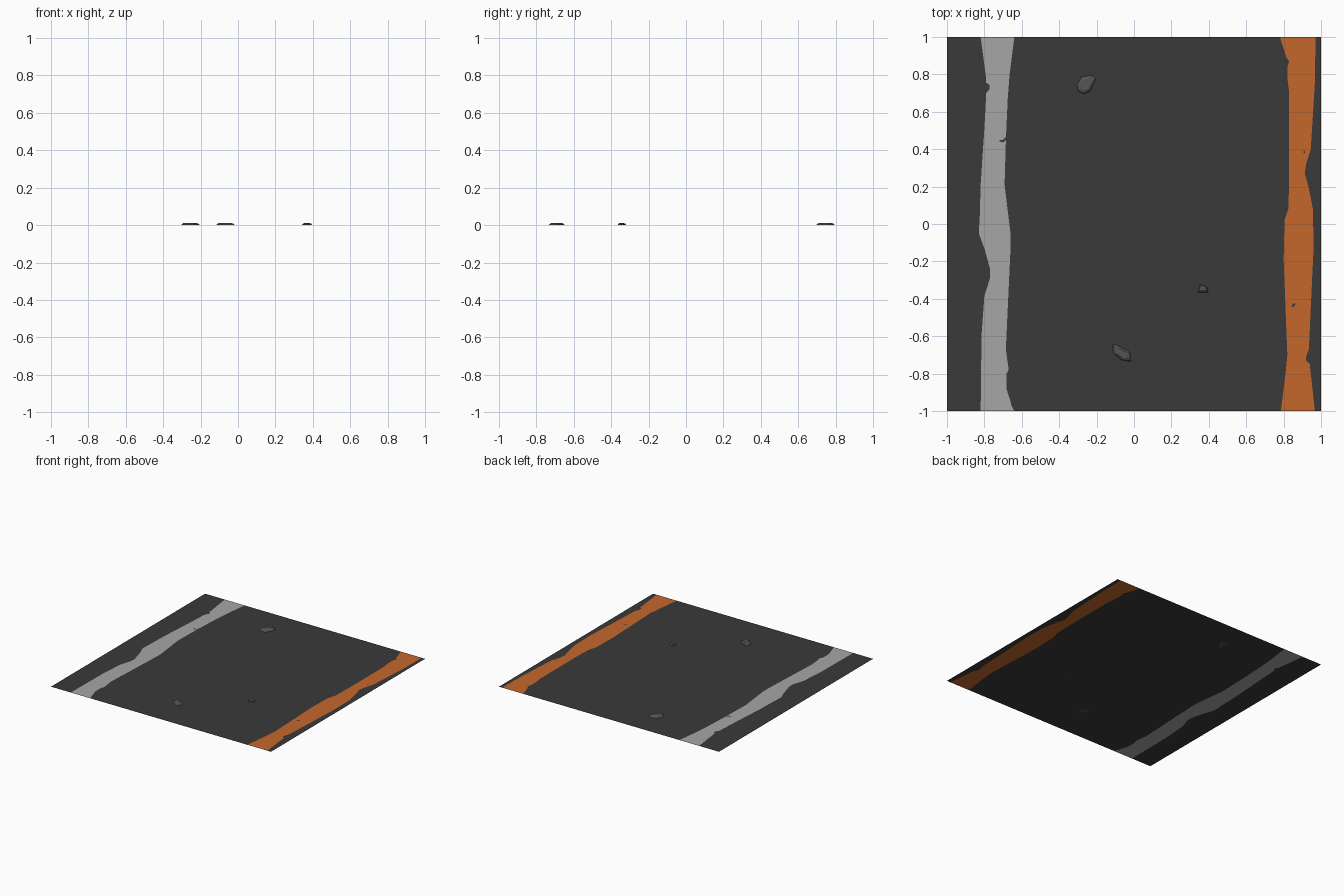
import bpy, bmesh
from mathutils import Vector

if "Cube" in bpy.data.objects:
    bpy.data.objects.remove(bpy.data.objects["Cube"])


def material(name, rgb):
    m = bpy.data.materials.new(name)
    m.diffuse_color = (*rgb, 1)
    m.use_nodes = True
    m.node_tree.nodes["Principled BSDF"].inputs["Base Color"].default_value = m.diffuse_color
    return m


asphalt = material("dark asphalt", (0.042, 0.042, 0.042))
white = material("worn white paint", (0.38, 0.38, 0.38))
orange = material("orange paint", (0.56, 0.136, 0.025))
stone = material("grey stone", (0.09, 0.09, 0.09))


def finish(bm, name, mats):
    me = bpy.data.meshes.new(name)
    bm.to_mesh(me)
    bm.free()
    for m in mats:
        me.materials.append(m)
    ob = bpy.data.objects.new(name, me)
    bpy.context.collection.objects.link(ob)
    return ob


def x_at(edge, y):
    """x of a worn paint edge (points listed from y=1 to y=-1)."""
    for (xa, ya), (xb, yb) in zip(edge, edge[1:]):
        if yb <= y <= ya:
            return xa + (xb - xa) * (ya - y) / (ya - yb)


# Worn edges of the painted lines, (x, y)
white_left = [(-.82, 1), (-.79, .775), (-.79, .755), (-.773, .745), (-.773, .72), (-.79, .70),
              (-.80, .51), (-.82, .21), (-.825, .03), (-.83, -.05), (-.80, -.13), (-.77, -.24),
              (-.77, -.29), (-.80, -.385), (-.815, -.59), (-.82, -1)]
white_right = [(-.64, 1), (-.665, .8), (-.675, .67), (-.685, .45), (-.692, .21), (-.675, .07),
               (-.66, -.05), (-.66, -.13), (-.675, -.45), (-.685, -.67), (-.67, -.78),
               (-.682, -.80), (-.682, -.88), (-.66, -.95), (-.655, -.97), (-.64, -1)]
orange_left = [(.78, 1), (.815, .89), (.83, .87), (.82, .84), (.82, .78), (.83, .70), (.83, .24),
               (.825, .08), (.805, .02), (.80, -.19), (.81, -.45), (.82, -.70), (.81, -.80), (.785, -1)]
orange_right = [(.97, 1), (.968, .775), (.955, .56), (.945, .40), (.92, .32), (.913, .27),
                (.935, .19), (.957, .08), (.96, -.13), (.945, -.45), (.935, -.67), (.92, -.71),
                (.92, -.73), (.94, -.75), (.967, -1)]
edges = [[(-1, 1), (-1, -1)], white_left, white_right, orange_left, orange_right, [(1, 1), (1, -1)]]

# Road surface: rows of quads whose column decides the paint
ys = sorted({y for e in edges for _, y in e})
bm = bmesh.new()
rows = [[bm.verts.new((x_at(e, y), y, 0)) for e in edges] for y in ys]
for lo, hi in zip(rows, rows[1:]):
    for c in range(5):
        f = bm.faces.new((lo[c], lo[c + 1], hi[c + 1], hi[c]))
        f.material_index = (0, 1, 0, 2, 0)[c]
finish(bm, "road_surface", [asphalt, white, orange])


# Chips where the paint has flaked off
def chip(name, pts):
    bm = bmesh.new()
    bm.faces.new([bm.verts.new((x, y, 0.0008)) for x, y in pts])
    finish(bm, name, [asphalt])


chip("white_chip", [(-.72, .442), (-.70, .436), (-.684, .452), (-.684, .468), (-.70, .45), (-.72, .45)])
chip("orange_chip_front", [(.842, -.445), (.858, -.44), (.865, -.425), (.848, -.425)])
chip("orange_chip_back", [(.905, .38), (.914, .38), (.914, .39), (.905, .39)])


# Loose stones: low faceted frustums
def pebble(name, outline, height, top):
    bm = bmesh.new()
    base = [Vector((x, y, 0)) for x, y in outline]
    mid = sum(base, Vector()) / len(base)
    rings = []
    for scale, z in ((1, 0), (0.85, height * 0.6), (top, height)):
        rings.append([bm.verts.new(mid + (p - mid) * scale + Vector((0, 0, z))) for p in base])
    n = len(base)
    for a, b in zip(rings, rings[1:]):
        for i in range(n):
            j = (i + 1) % n
            bm.faces.new((a[i], a[j], b[j], b[i]))
    bm.faces.new(rings[-1])
    bm.faces.new(rings[0][::-1])
    bmesh.ops.recalc_face_normals(bm, faces=bm.faces)
    finish(bm, name, [stone])


pebble("back_stone", [(-.305, .745), (-.28, .785), (-.225, .797), (-.203, .775), (-.235, .71),
                      (-.27, .695), (-.30, .71)], 0.012, 0.65)
pebble("front_stone", [(-.118, -.648), (-.09, -.648), (-.022, -.685), (-.016, -.735),
                       (-.065, -.728), (-.107, -.695)], 0.012, 0.6)
pebble("small_stone", [(.353, -.32), (.39, -.337), (.396, -.365), (.342, -.365)], 0.012, 0.4)
